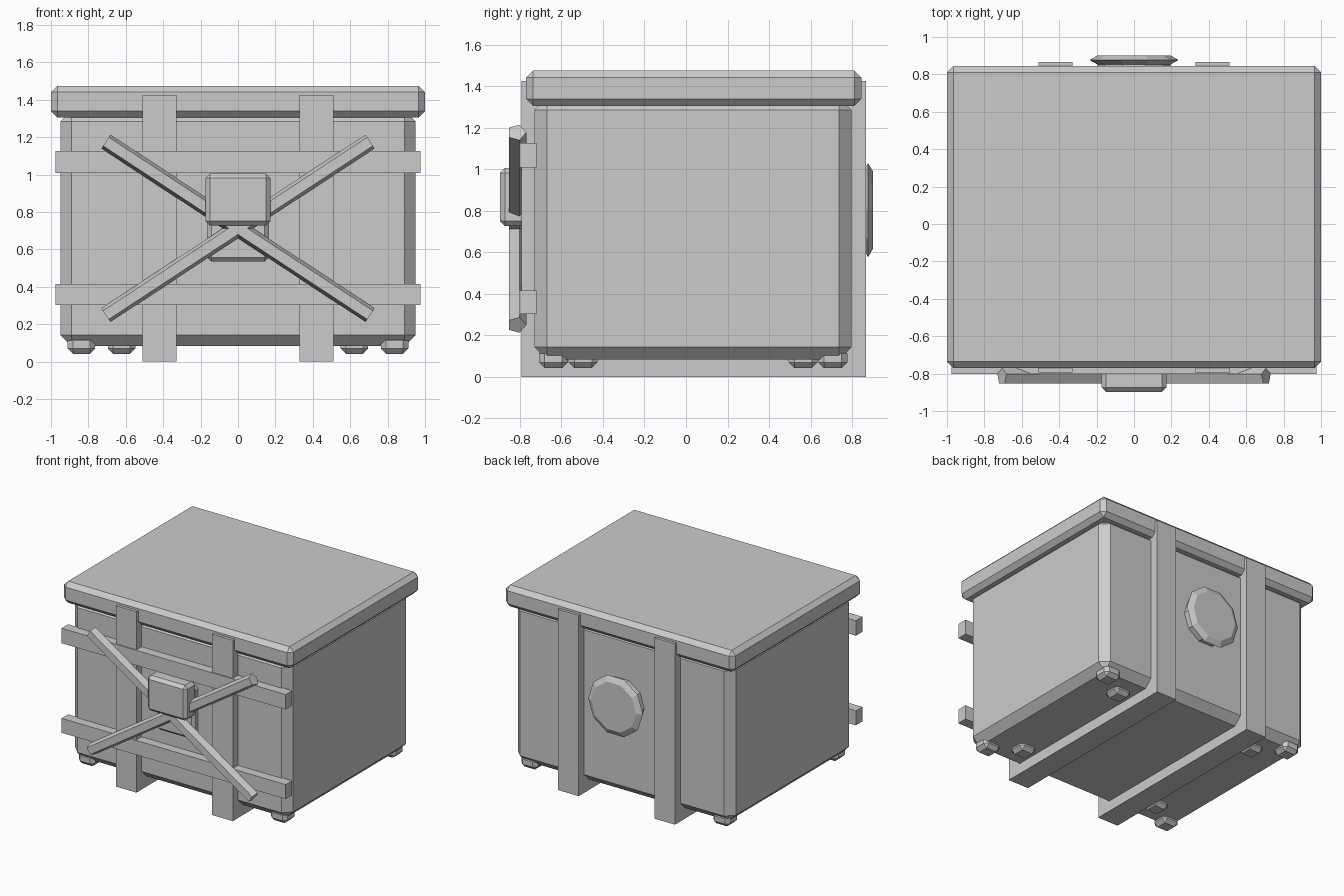
import bpy, bmesh, math
from mathutils import Matrix

if "Cube" in bpy.data.objects:
    bpy.data.objects.remove(bpy.data.objects["Cube"])


def finish(name, bm):
    bmesh.ops.recalc_face_normals(bm, faces=bm.faces)
    me = bpy.data.meshes.new(name)
    bm.to_mesh(me)
    bm.free()
    ob = bpy.data.objects.new(name, me)
    bpy.context.collection.objects.link(ob)
    return ob


def box(name, x, y, z, bevel=0):
    """Box given by its (min, max) on each axis, with optional chamfer."""
    bm = bmesh.new()
    bmesh.ops.create_cube(bm, size=1)
    for v in bm.verts:
        for i, (lo, hi) in enumerate((x, y, z)):
            v.co[i] = lo if v.co[i] < 0 else hi
    if bevel:
        bmesh.ops.bevel(bm, geom=bm.edges[:], offset=bevel, segments=1,
                        affect='EDGES', profile=0.5)
    return finish(name, bm)


# Chest body and lid
box("body", (-0.95, 0.95), (-0.73, 0.797), (0.083, 1.345), 0.06)
box("lid", (-1, 1), (-0.77, 0.845), (1.305, 1.475), 0.034)

# Vertical straps and front rails
for side, s in (("left", -1), ("right", 1)):
    x = sorted((s * 0.33, s * 0.51))
    box("strap_" + side, x, (-0.793, 0.866), (0, 1.425))
for level, z in (("upper", (1.008, 1.126)), ("lower", (0.302, 0.416))):
    box("rail_" + level, (-0.977, 0.977), (-0.802, -0.72), z)

# Crossed five-sided bars, flat side to the front
for side, s in (("left", -1), ("right", 1)):
    bm = bmesh.new()
    half = 0.845
    ends = []
    for h in (-half, half):
        ring = []
        for i in range(5):
            a = math.pi / 2 + i * math.tau / 5
            ring.append(bm.verts.new((h, 0.0465 * math.sin(a), 0.0465 * math.cos(a))))
        bm.faces.new(ring)
        ends.append(ring)
    for i in range(5):
        j = (i + 1) % 5
        bm.faces.new((ends[0][i], ends[0][j], ends[1][j], ends[1][i]))
    bm.transform(Matrix.Translation((0, -0.816, 0.713))
                 @ Matrix.Rotation(s * math.radians(33.3), 4, 'Y'))
    finish("cross_bar_" + side, bm)

# Lock block and plate
box("lock_block", (-0.173, 0.173), (-0.897, -0.76), (0.727, 1.005), 0.024)
box("lock_plate", (-0.165, 0.165), (-0.785, -0.71), (0.535, 0.95), 0.022)

# Ten-sided bevelled disc on the back
bm = bmesh.new()
rings = []
for r, y in ((0.195, 0.79), (0.195, 0.853), (0.2385, 0.877), (0.195, 0.901)):
    rings.append([bm.verts.new((r * math.cos(i * math.tau / 10), y,
                                0.803 + r * math.sin(i * math.tau / 10)))
                  for i in range(10)])
for a, b in zip(rings, rings[1:]):
    for i in range(10):
        j = (i + 1) % 10
        bm.faces.new((a[i], a[j], b[j], b[i]))
bm.faces.new(rings[0])
bm.faces.new(rings[-1])
finish("back_disc", bm)

# Pairs of feet at every corner
for sx in (-1, 1):
    for sy in (-1, 1):
        for kind, fx, fy in (("outer", 0.8375, 0.673), ("inner", 0.622, 0.53)):
            cx, cy = sx * fx, 0.034 + sy * fy
            box("foot_" + kind, (cx - 0.073, cx + 0.073),
                (cy - 0.07, cy + 0.07), (0.042, 0.14), 0.028)
